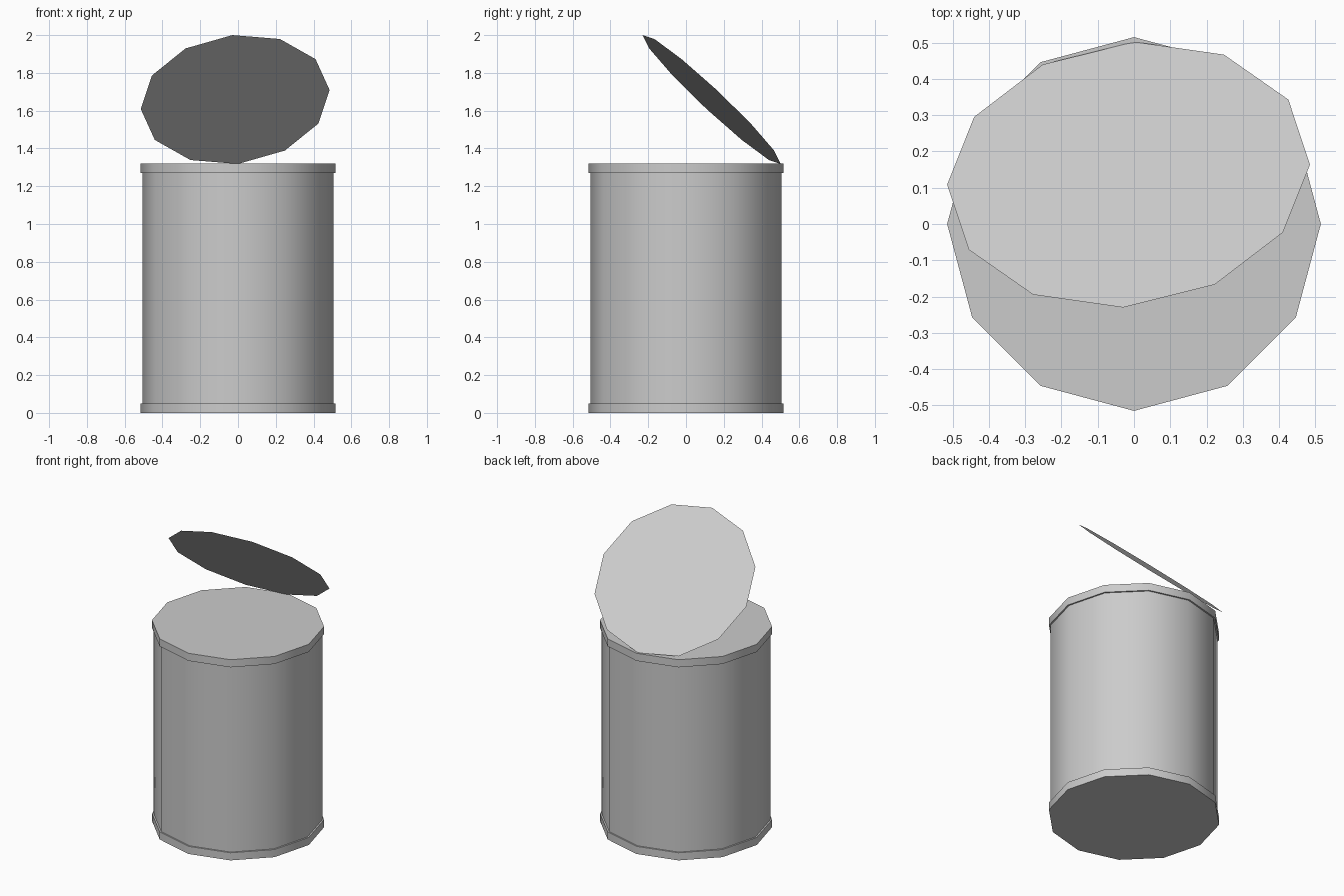
import bpy, bmesh, math
from mathutils import Vector

if "Cube" in bpy.data.objects:
    bpy.data.objects.remove(bpy.data.objects["Cube"])

SIDES = 12


def finish(name, bm):
    mesh = bpy.data.meshes.new(name)
    bm.to_mesh(mesh)
    bm.free()
    obj = bpy.data.objects.new(name, mesh)
    bpy.context.collection.objects.link(obj)
    return obj


def ring(bm, centre, u, v):
    """Regular polygon spanned by the radius vectors u and v."""
    angles = [2 * math.pi * i / SIDES for i in range(SIDES)]
    return [bm.verts.new(centre + u * math.cos(a) + v * math.sin(a)) for a in angles]


# Can: stepped profile (radius, height) revolved, closed at both ends
profile = [(0.515, 0), (0.515, 0.05), (0.505, 0.05),
           (0.505, 1.27), (0.515, 1.27), (0.515, 1.32)]
bm = bmesh.new()
rings = [ring(bm, Vector((0, 0, z)), Vector((r, 0, 0)), Vector((0, r, 0)))
         for r, z in profile]
for low, high in zip(rings, rings[1:]):
    for i in range(SIDES):
        j = (i + 1) % SIDES
        bm.faces.new((low[i], low[j], high[j], high[i]))
bm.faces.new(rings[0][::-1])
bm.faces.new(rings[-1])
can = finish("can_body", bm)
bpy.context.view_layer.objects.active = can
can.select_set(True)
bpy.ops.object.shade_smooth_by_angle(angle=math.radians(40))

# Lid: thin flat disc hinged open at the back, slightly twisted
bm = bmesh.new()
lid = ring(bm, Vector((-0.015, 0.136, 1.659)),
           Vector((0.5, 0.0275, 0.05)), Vector((0.015, 0.366, -0.341)))
bm.faces.new(lid)
finish("open_lid", bm)
